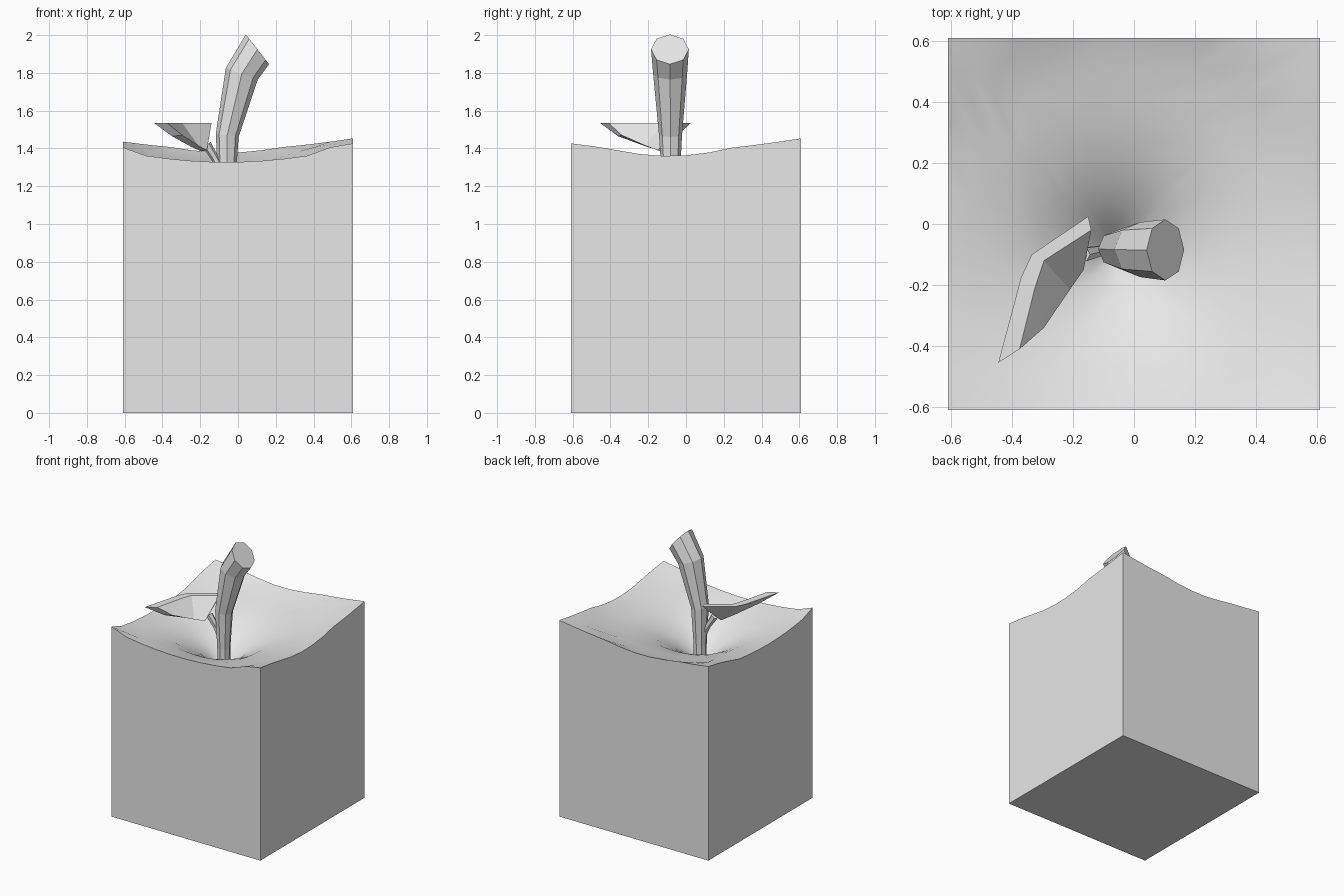
import bpy, bmesh, math
from mathutils import Vector

if "Cube" in bpy.data.objects:
    bpy.data.objects.remove(bpy.data.objects["Cube"], do_unlink=True)

grey = bpy.data.materials.new("plain_grey")
grey.use_nodes = True
grey.diffuse_color = (0.8, 0.8, 0.8, 1)
grey.node_tree.nodes["Principled BSDF"].inputs["Base Color"].default_value = (0.8, 0.8, 0.8, 1)


def finish(name, bm, smooth=False):
    bmesh.ops.recalc_face_normals(bm, faces=bm.faces)
    mesh = bpy.data.meshes.new(name)
    bm.to_mesh(mesh)
    bm.free()
    mesh.materials.append(grey)
    obj = bpy.data.objects.new(name, mesh)
    bpy.context.collection.objects.link(obj)
    if smooth:
        bpy.ops.object.select_all(action='DESELECT')
        obj.select_set(True)
        bpy.context.view_layer.objects.active = obj
        bpy.ops.object.shade_smooth_by_angle(angle=math.radians(35))
    return obj


def bridge(bm, a, b, closed=True):
    n = len(a)
    for i in range(n if closed else n - 1):
        j = (i + 1) % n
        bm.faces.new((a[i], a[j], b[j], b[i]))


def tube(name, stations, sides):
    """Tube through stations of (centre, tilt in the xz plane, radius)."""
    bm = bmesh.new()
    rings = []
    for centre, tilt, radius in stations:
        t = math.radians(tilt)
        across = Vector((math.cos(t), 0, -math.sin(t)))
        ring = []
        for i in range(sides):
            a = math.tau * i / sides
            offset = across * math.cos(a) + Vector((0, math.sin(a), 0))
            ring.append(bm.verts.new(Vector(centre) + offset * radius))
        rings.append(ring)
    for a, b in zip(rings, rings[1:]):
        bridge(bm, a, b)
    bm.faces.new(rings[0])
    bm.faces.new(rings[-1])
    return finish(name, bm)


# Block body with a dimple sunk into the top around the stem
HALF = 0.61
CENTRE = Vector((-0.06, -0.09))
PROFILE = [(0, 1.02), (0.05, 1.07), (0.14, 1.16), (0.3, 1.255), (0.51, 1.325),
           (0.67, 1.36), (0.75, 1.405), (0.84, 1.425), (1.0, 1.46)]


def dimple_height(r):
    for (r0, z0), (r1, z1) in zip(PROFILE, PROFILE[1:]):
        if r <= r1:
            return z0 + (z1 - z0) * (r - r0) / (r1 - r0)
    return PROFILE[-1][1]


corners = [Vector(c) * HALF for c in ((-1, -1), (1, -1), (1, 1), (-1, 1))]
STEPS = 10
outline = [corners[k].lerp(corners[(k + 1) % 4], s / STEPS)
           for k in range(4) for s in range(STEPS)]

bm = bmesh.new()
previous = None
for t in (1, 0.86, 0.72, 0.58, 0.45, 0.33, 0.22, 0.13, 0.06):
    ring = []
    for p in outline:
        q = CENTRE.lerp(p, t)
        ring.append(bm.verts.new((q.x, q.y, dimple_height((q - CENTRE).length))))
    if previous:
        bridge(bm, previous, ring)
    else:
        rim = ring
    previous = ring
tip = bm.verts.new((CENTRE.x, CENTRE.y, dimple_height(0)))
for i in range(len(previous)):
    bm.faces.new((previous[i], previous[(i + 1) % len(previous)], tip))

# Straight walls and the flat bottom
base = [bm.verts.new((p.x, p.y, 0)) for p in outline]
bridge(bm, rim, base)
bm.faces.new(base)
finish("block_body", bm, smooth=True)

# Bent eight-sided stem that widens towards its slanted end
tube("stem", [((-0.06, -0.08, 1.04), 0, 0.043),
              ((-0.06, -0.08, 1.20), 0, 0.045),
              ((-0.057, -0.082, 1.47), 8, 0.061),
              ((0.02, -0.084, 1.795), 20, 0.09),
              ((0.103, -0.085, 1.925), 52, 0.1)], 8)

# Small twig that joins the leaf to the stem
tube("leaf_twig", [((-0.075, -0.085, 1.25), -25, 0.02),
                   ((-0.12, -0.09, 1.345), -35, 0.02),
                   ((-0.165, -0.1, 1.42), -35, 0.025)], 6)

# Tilted leaf: a plate with a level upper edge and a rising lower edge
upper_in = [(-0.14, -0.02), (-0.295, -0.12), (-0.325, -0.21), (-0.375, -0.41)]
upper_out = [(-0.15, 0.025), (-0.335, -0.1), (-0.37, -0.175), (-0.445, -0.455)]
lower_in = [(-0.165, -0.15, 1.39), (-0.21, -0.215, 1.415), (-0.295, -0.34, 1.47)]
lower_out = [(-0.195, -0.13, 1.385), (-0.25, -0.21, 1.41), (-0.35, -0.36, 1.465)]
bm = bmesh.new()
sides = []
for upper, lower in ((upper_in, lower_in), (upper_out, lower_out)):
    top = [bm.verts.new((x, y, 1.535)) for x, y in upper]
    low = [bm.verts.new(p) for p in lower]
    bridge(bm, top[:3], low, closed=False)
    bm.faces.new((top[2], top[3], low[2]))
    sides.append(top + low[::-1])
bridge(bm, sides[0], sides[1])
finish("leaf", bm)
